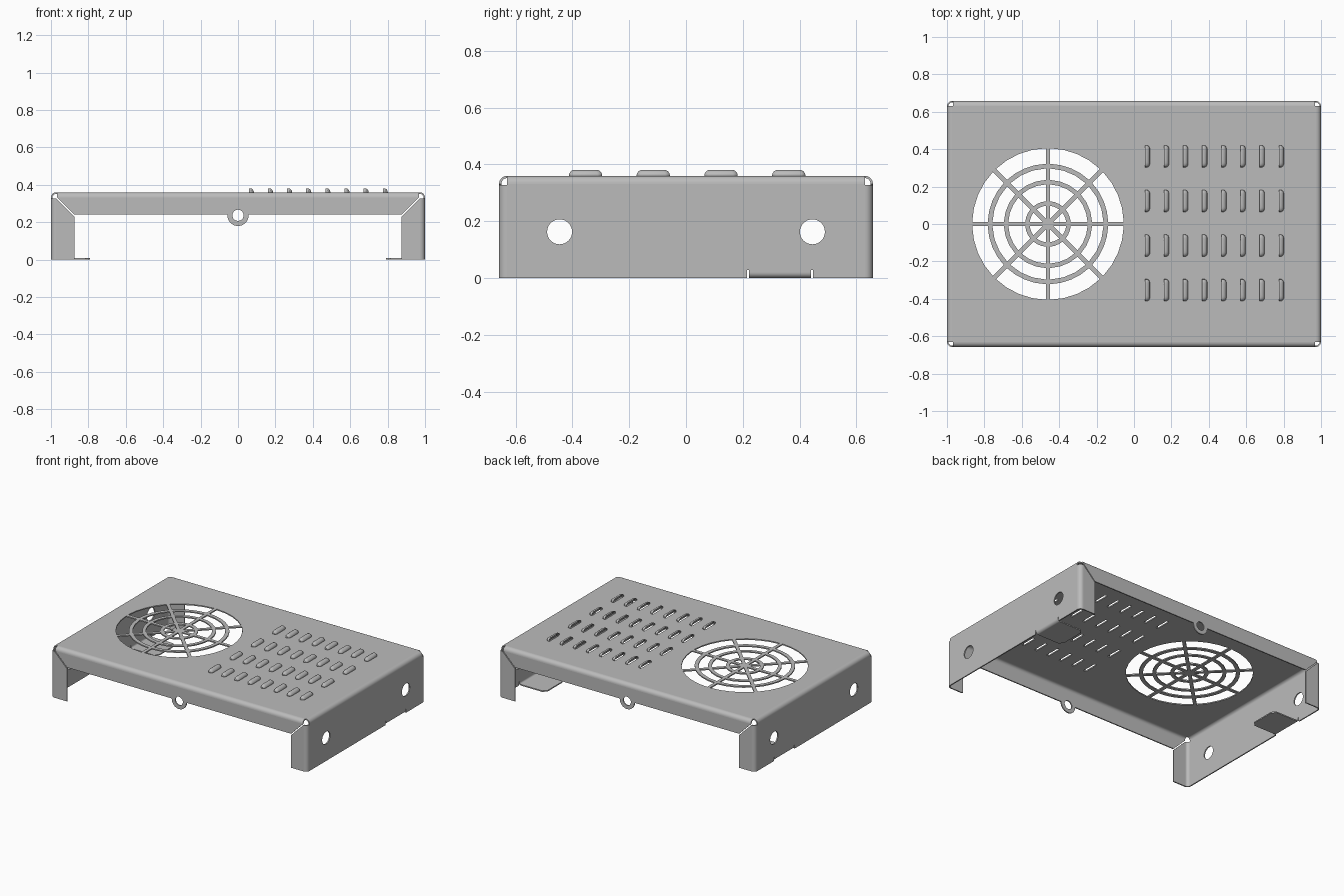
import bpy, bmesh, math
from mathutils import Matrix, Vector

cube = bpy.data.objects.get("Cube")
if cube:
    bpy.data.objects.remove(cube, do_unlink=True)

# Overall sizes: half width, half depth, height, sheet thickness, bend radius
W, D, H, T, R = 1.0, 0.658, 0.36, 0.008, 0.028
X, Y, Z = Vector((1, 0, 0)), Vector((0, 1, 0)), Vector((0, 0, 1))

metal = bpy.data.materials.new("grey sheet metal")
metal.use_nodes = True
colour = (0.5, 0.5, 0.5, 1)
metal.diffuse_color = colour
metal.node_tree.nodes["Principled BSDF"].inputs["Base Color"].default_value = colour
parts = []


def add_object(name, mesh):
    mesh.name = name
    mesh.materials.clear()
    mesh.materials.append(metal)
    obj = bpy.data.objects.new(name, mesh)
    bpy.context.collection.objects.link(obj)
    parts.append(obj)
    return obj


def sheet(name, loops, origin, u, v, depth=T):
    """Filled outline with holes, extruded evenly to both sides of the u-v plane."""
    curve = bpy.data.curves.new(name, 'CURVE')
    curve.dimensions = '2D'
    curve.fill_mode = 'BOTH'
    curve.extrude = depth / 2
    for loop in loops:
        spline = curve.splines.new('POLY')
        spline.points.add(len(loop) - 1)
        for point, (a, b) in zip(spline.points, loop):
            point.co = (a, b, 0, 1)
        spline.use_cyclic_u = True
    temp = bpy.data.objects.new("outline", curve)
    bpy.context.collection.objects.link(temp)
    bpy.context.view_layer.update()
    graph = bpy.context.evaluated_depsgraph_get()
    mesh = bpy.data.meshes.new_from_object(temp.evaluated_get(graph))
    bpy.data.objects.remove(temp, do_unlink=True)
    bpy.data.curves.remove(curve)
    bm = bmesh.new()
    bm.from_mesh(mesh)
    bmesh.ops.remove_doubles(bm, verts=bm.verts, dist=0.0001)
    frame = Matrix((u, v, u.cross(v))).transposed().to_4x4()
    bm.transform(Matrix.Translation(origin) @ frame)
    bmesh.ops.recalc_face_normals(bm, faces=bm.faces)
    bm.to_mesh(mesh)
    bm.free()
    return add_object(name, mesh)


def arc(cx, cy, r, a0, a1, n):
    angles = [a0 + (a1 - a0) * i / n for i in range(n + 1)]
    return [(cx + r * math.cos(a), cy + r * math.sin(a)) for a in angles]


def circle(cx, cy, r, n=32):
    return arc(cx, cy, r, 0, math.tau, n)[:-1]


def bend(name, origin, u, v, length, r=R):
    """Quarter-round fold in the sheet, swept along its length."""
    q = math.pi / 2
    section = arc(0, 0, r, 0, q, 8) + arc(0, 0, r - T, q, 0, 8)
    return sheet(name, [section], origin, u, v, length)


# Top panel: fan grille openings and louvre slots
FAN_X, SPOKE = -0.46, 0.0115
loops = [[(-W + R, -D + R), (W - R, -D + R), (W - R, D - R), (-W + R, D - R)]]
for r0, r1, n in ((0.032, 0.098, 3), (0.122, 0.212, 3), (0.236, 0.297, 3), (0.322, 0.405, 4)):
    for k in range(8):
        a, b = k * math.pi / 4, (k + 1) * math.pi / 4
        i, o = math.asin(SPOKE / r0), math.asin(SPOKE / r1)
        loops.append(arc(FAN_X, 0, r0, a + i, b - i, n) + arc(FAN_X, 0, r1, b - o, a + o, n))

LW, LL, LH = 0.027, 0.059, 0.022
louvres = [(0.058 + 0.1023 * i, 0.004 + 0.2385 * (j - 1.5)) for i in range(8) for j in range(4)]
for x, y in louvres:
    loops.append([(x, y - LL + 0.005), (x + LW - 0.008, y - LL + 0.005),
                  (x + LW - 0.008, y + LL - 0.005), (x, y + LL - 0.005)])
sheet("top_panel", loops, Vector((0, 0, H - T / 2)), X, Y)

# Louvre hoods: rounded scoops, open toward -x
bm = bmesh.new()
for x, y in louvres:
    rings = []
    for k in range(5):
        a = k * math.pi / 8
        inset = 0.019 * (1 - math.cos(a))
        w, l = LW - inset, LL - inset
        half = [(0, l), (0.5 * w, l), (0.85 * w, l - 0.006), (w, l - 0.016)]
        outline = [(p, -q) for p, q in half] + half[::-1]
        rings.append([bm.verts.new((x + p, y + q, H - 0.001 + LH * math.sin(a)))
                      for p, q in outline])
    for low, high in zip(rings, rings[1:]):
        for i in range(7):
            bm.faces.new((low[i], low[i + 1], high[i + 1], high[i]))
    bm.faces.new(rings[-1])
mesh = bpy.data.meshes.new("louvre_hoods")
bm.to_mesh(mesh)
bm.free()
hoods = add_object("louvre_hoods", mesh)
shell = hoods.modifiers.new("thickness", 'SOLIDIFY')
shell.thickness = 0.003
shell.offset = -1

# Side walls with screw holes and an inward mounting tab
TAB0, TAB1, SLIT, TR = 0.222, 0.44, 0.007, 0.02
for s, side in ((1, "left"), (-1, "right")):
    u = X * s
    wall = [(-D + R, 0), (TAB0 - SLIT, 0), (TAB0 - SLIT, 0.028), (TAB0, 0.028), (TAB0, TR),
            (TAB1, TR), (TAB1, 0.028), (TAB1 + SLIT, 0.028), (TAB1 + SLIT, 0),
            (D - R, 0), (D - R, H - R), (-D + R, H - R)]
    holes = [circle(y, 0.163, 0.044) for y in (-0.445, 0.445)]
    sheet(side + "_wall", [wall] + holes, Vector((s * (W - T / 2), 0, 0)), Y, Z)
    bend(side + "_top_bend", Vector((s * (W - R), 0, H - R)), u, Z, 2 * (D - R))
    bend(side + "_tab_bend", Vector((s * (W - TR), (TAB0 + TAB1) / 2, TR)), u, -Z,
         TAB1 - TAB0, TR)
    tab = [(W - TR, TAB0), (W - TR, TAB1), (0.815, TAB1), (0.79, TAB1 - 0.025),
           (0.79, TAB0 + 0.025), (0.815, TAB0)]
    sheet(side + "_mounting_tab", [tab], Vector((0, 0, T / 2)), u, Y)

# Front and back strips with a round eyelet, plus mitred corner flanges
EYE_Z, EYE_R, EDGE = 0.237, 0.057, 0.24
LEG_X, LEG_TOP = 0.875, H - R - 0.005
for s, end in ((-1, "front"), (1, "back")):
    v = Y * s
    top_x = W - R - 0.005
    dip = math.asin((EDGE - EYE_Z) / EYE_R)
    strip = [(-top_x, H - R), (-LEG_X, EDGE)]
    strip += arc(0, EYE_Z, EYE_R, math.pi - dip, math.tau + dip, 20)
    strip += [(LEG_X, EDGE), (top_x, H - R)]
    plane = Vector((0, s * (D - T / 2), 0))
    sheet(end + "_strip", [strip, circle(0, EYE_Z, 0.03, 24)], plane, X, Z)
    bend(end + "_top_bend", Vector((0, s * (D - R), H - R)), v, Z, 2 * top_x)
    for sx, side in ((1, "left"), (-1, "right")):
        name = end + "_" + side
        flange = [(W - R, 0), (W - R, LEG_TOP), (LEG_X, LEG_TOP - (W - R - LEG_X)), (LEG_X, 0)]
        sheet(name + "_corner_flange", [flange], plane, X * sx, Z)
        bend(name + "_corner_bend", Vector((sx * (W - R), s * (D - R), LEG_TOP / 2)),
             X * sx, v, LEG_TOP)

# Smooth the rounded folds while keeping edges sharp
bpy.ops.object.select_all(action='DESELECT')
for obj in parts:
    obj.select_set(True)
bpy.context.view_layer.objects.active = parts[0]
bpy.ops.object.shade_smooth_by_angle(angle=math.radians(30))
